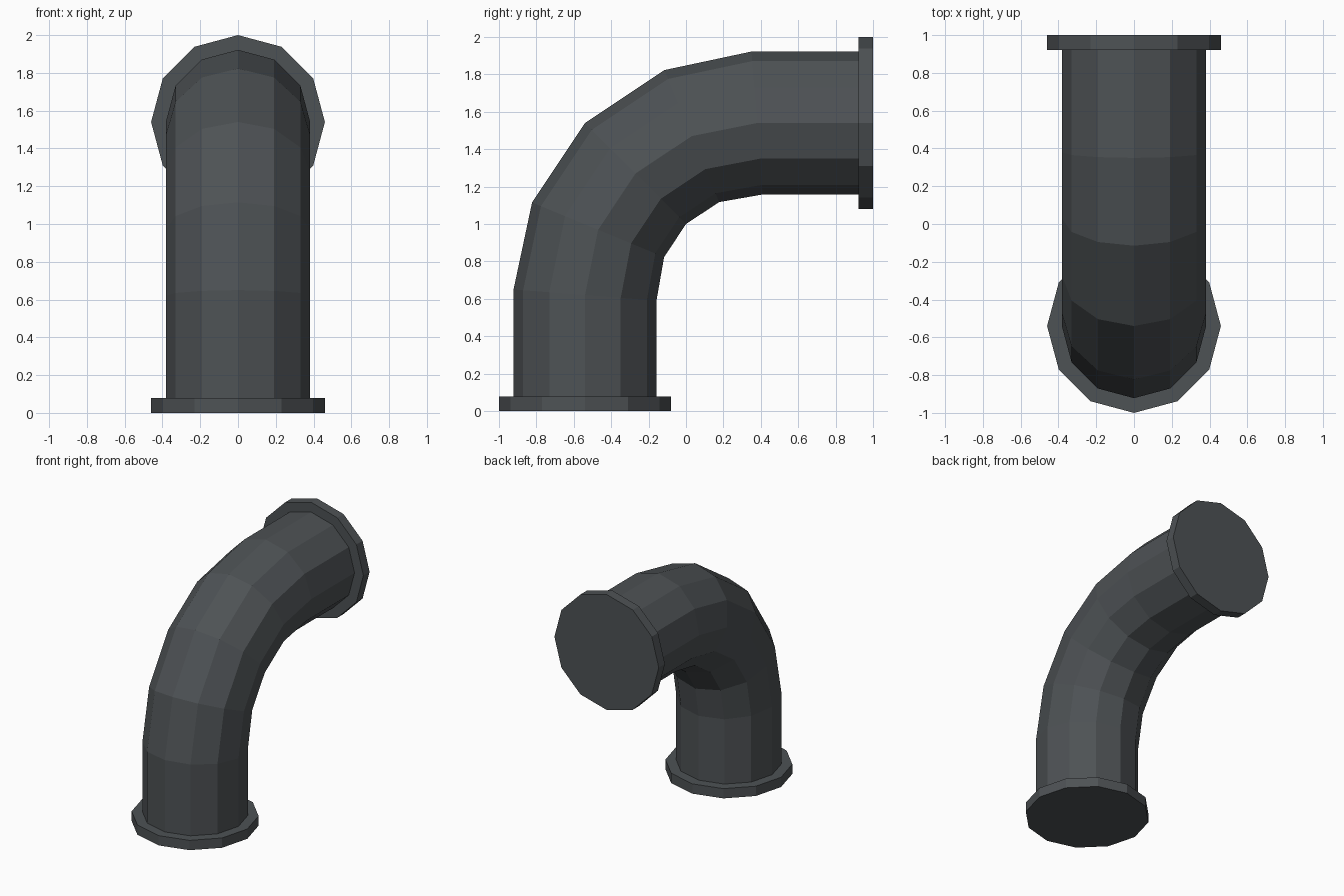
import bpy, bmesh, math
from mathutils import Vector

if "Cube" in bpy.data.objects:
    bpy.data.objects.remove(bpy.data.objects["Cube"])

SIDES = 12

mat = bpy.data.materials.new("dark grey metal")
mat.diffuse_color = (0.075, 0.084, 0.090, 1)
mat.use_nodes = True
mat.node_tree.nodes["Principled BSDF"].inputs["Base Color"].default_value = mat.diffuse_color


def loft(name, rings):
    """Skin a closed tube through rings given as (outer yz, inner yz, x radius)."""
    bm = bmesh.new()
    loops = []
    for outer, inner, radius in rings:
        o, i = Vector((0, *outer)), Vector((0, *inner))
        centre, arm = (o + i) / 2, (o - i) / 2
        loop = []
        for k in range(SIDES):
            a = 2 * math.pi * k / SIDES
            loop.append(bm.verts.new(centre + arm * math.cos(a)
                                     + Vector((radius * math.sin(a), 0, 0))))
        loops.append(loop)
    for a, b in zip(loops, loops[1:]):
        for k in range(SIDES):
            n = (k + 1) % SIDES
            bm.faces.new((a[k], a[n], b[n], b[k]))
    bm.faces.new(loops[0])
    bm.faces.new(loops[-1])
    bmesh.ops.recalc_face_normals(bm, faces=bm.faces)
    mesh = bpy.data.meshes.new(name)
    bm.to_mesh(mesh)
    bm.free()
    mesh.materials.append(mat)
    obj = bpy.data.objects.new(name, mesh)
    bpy.context.collection.objects.link(obj)


def flip(p):
    """Mirror a point across the 45 degree plane of the bend."""
    return (1 - p[1], 1 - p[0])


def flip_ring(ring):
    return (flip(ring[0]), flip(ring[1]), ring[2])


# bent pipe: first half of the bend, then the mirrored half
R = 0.382
half = [((-0.922, 0.04), (-0.158, 0.04), R),
        ((-0.922, 0.65), (-0.158, 0.59), R),
        ((-0.823, 1.115), (-0.117, 0.823), R)]
middle = ((-0.54, 1.54), (0.0, 1.0), R)
loft("elbow_pipe", half + [middle] + [flip_ring(r) for r in reversed(half)])

# end flanges
F = 0.46
flange = [((-1.0, z), (-0.08, z), F) for z in (0.0, 0.078)]
loft("bottom_flange", flange)
loft("rear_flange", [flip_ring(r) for r in flange])
